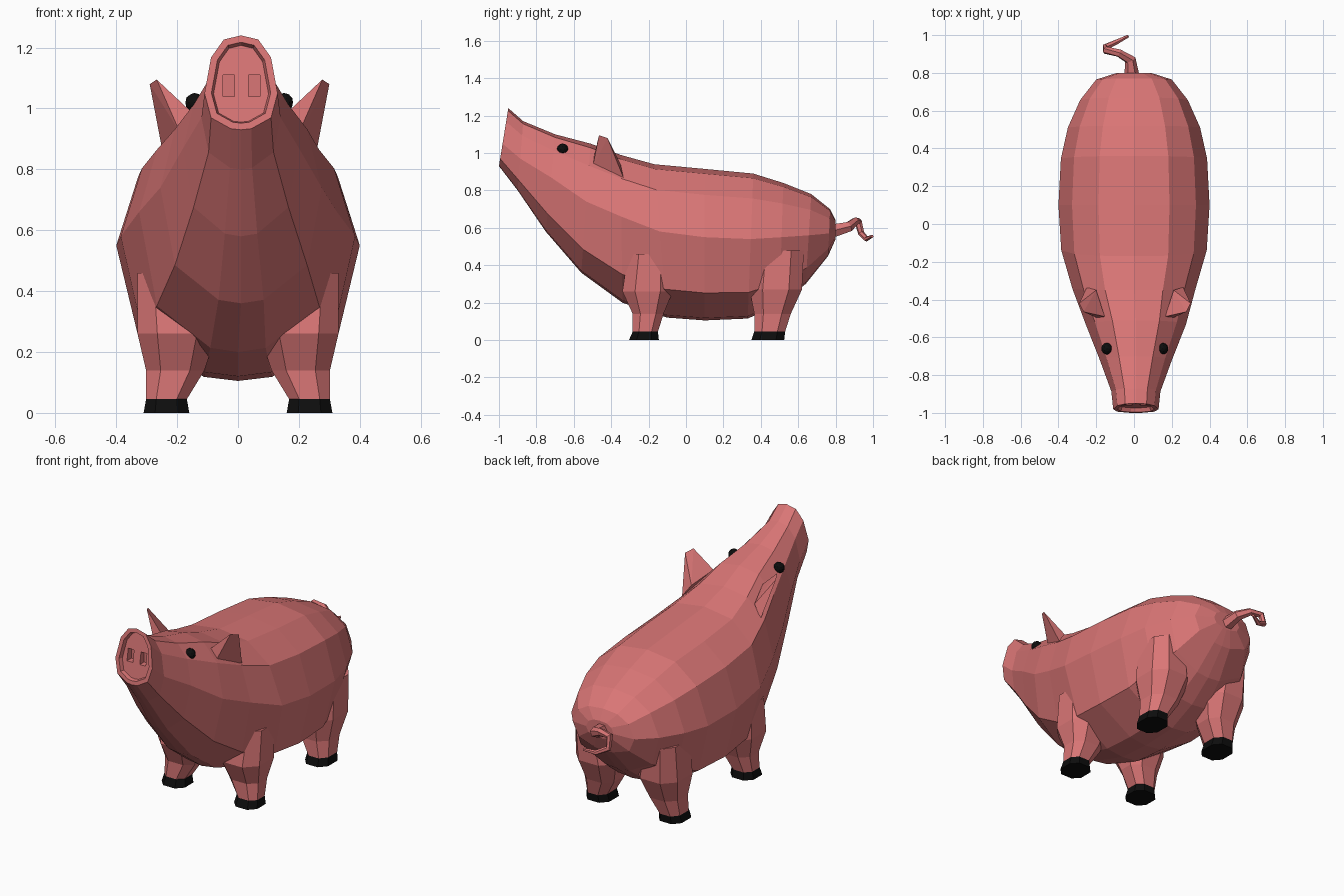
import bpy, bmesh, math
from mathutils import Vector

if "Cube" in bpy.data.objects:
    bpy.data.objects.remove(bpy.data.objects["Cube"], do_unlink=True)


def material(name, rgb):
    m = bpy.data.materials.new(name)
    m.use_nodes = True
    m.diffuse_color = (*rgb, 1)
    bsdf = m.node_tree.nodes["Principled BSDF"]
    bsdf.inputs["Base Color"].default_value = (*rgb, 1)
    bsdf.inputs["Roughness"].default_value = 0.8
    return m


PINK = material("pink skin", (0.70, 0.18, 0.18))
BLACK = material("black", (0.004, 0.004, 0.004))


def add_object(name, bm, mat):
    bmesh.ops.recalc_face_normals(bm, faces=bm.faces)
    mesh = bpy.data.meshes.new(name)
    bm.to_mesh(mesh)
    bm.free()
    mesh.materials.append(mat)
    ob = bpy.data.objects.new(name, mesh)
    bpy.context.collection.objects.link(ob)
    return ob


def loft(bm, rings):
    """Skin a list of closed rings and cap both ends; returns the caps."""
    loops = [[bm.verts.new(p) for p in ring] for ring in rings]
    for a, b in zip(loops, loops[1:]):
        for i in range(len(a)):
            j = (i + 1) % len(a)
            bm.faces.new((a[i], a[j], b[j], b[i]))
    return bm.faces.new(loops[0]), bm.faces.new(loops[-1])


# Body: sections as top (y, z), bottom (y, z), height of widest point, half width
SECTIONS = [
    (-.95, 1.24, -1.0, .93, 1.05, .12), (-.87, 1.17, -.90, .80, .97, .13),
    (-.70, 1.10, -.75, .58, .87, .19), (-.51, 1.05, -.56, .36, .74, .265),
    (-.35, .99, -.34, .20, .66, .325), (-.17, .94, -.10, .12, .58, .385),
    (.10, .915, .10, .105, .55, .40), (.36, .89, .33, .115, .54, .387),
    (.52, .84, .50, .19, .55, .35), (.67, .78, .64, .30, .56, .285),
    (.77, .70, .76, .45, .57, .20), (.80, .64, .80, .54, .585, .09)]
# Half outline: width fraction, height fraction above or below the widest point
OUTLINE = [(0, 1), (.47, .93), (.82, .62), (1, 0), (.82, -.67), (.28, -.97), (0, -1)]
FULL = OUTLINE + [(-x, h) for x, h in OUTLINE[-2:0:-1]]


def body_ring(ty, tz, by, bz, mid, w):
    shift = .01 if ty < -.4 else 0
    ring = []
    for fx, fh in FULL:
        z = mid + fh * ((tz - mid) if fh > 0 else (mid - bz))
        y = by + (ty - by) * (z - bz) / (tz - bz)
        ring.append((fx * w + shift, y, z))
    return ring


bm = bmesh.new()
snout, _ = loft(bm, [body_ring(*s) for s in SECTIONS])
bmesh.ops.recalc_face_normals(bm, faces=bm.faces)
# Snout rim with a sunken disc
bmesh.ops.inset_region(bm, faces=[snout], thickness=.022, use_even_offset=True)
bmesh.ops.inset_region(bm, faces=[snout], thickness=.007, depth=-.022, use_even_offset=True)
body = add_object("body", bm, PINK)

# Nostril pits cut into the disc
for x in (-.03, .053):
    bm = bmesh.new()
    bmesh.ops.create_cube(bm, size=1)
    bmesh.ops.scale(bm, vec=(.038, .09, .07), verts=bm.verts)
    bmesh.ops.translate(bm, vec=(x, -.965, 1.075), verts=bm.verts)
    cutter = add_object("nostril_cutter", bm, PINK)
    cutter.hide_render = True
    mod = body.modifiers.new("nostril", "BOOLEAN")
    mod.operation, mod.solver, mod.object = "DIFFERENCE", "EXACT", cutter
    bpy.context.view_layer.objects.active = body
    bpy.ops.object.modifier_apply(modifier=mod.name)
    bpy.data.objects.remove(cutter, do_unlink=True)


def octagon(side, z, x0, x1, y0, y1):
    """Chamfered rectangle at height z."""
    cx, cy, hx, hy = (x0 + x1) / 2, (y0 + y1) / 2, (x1 - x0) / 2, (y1 - y0) / 2
    c = .5
    pts = [(1, c), (c, 1), (-c, 1), (-1, c), (-1, -c), (-c, -1), (c, -1), (1, -c)]
    return [(side * (cx + a * hx), cy + b * hy, z) for a, b in pts]


# Legs and hooves: rings as z, inner x, outer x, back and front y
LEGS = {
    "front": [(0, .16, .31, -.305, -.145), (.045, .168, .302, -.285, -.15),
              (.14, .11, .302, -.285, -.12), (.26, .07, .33, -.34, -.07),
              (.46, .12, .33, -.31, -.08)],
    "rear": [(0, .16, .31, .35, .525), (.045, .168, .302, .365, .53),
             (.14, .11, .302, .365, .56), (.27, .07, .33, .34, .62),
             (.48, .12, .325, .36, .63)]}
for end, rings in LEGS.items():
    for side, label in ((1, "left"), (-1, "right")):
        made = [octagon(side, *r) for r in rings]
        bm = bmesh.new()
        loft(bm, made[:2])
        add_object(f"{end}_{label}_hoof", bm, BLACK)
        bm = bmesh.new()
        loft(bm, made[1:])
        add_object(f"{end}_{label}_leg", bm, PINK)

# Ears: wedge from a four-sided base to a short tip edge; eyes: small balls
EAR = [(.16, -.49, .99), (.205, -.35, .94), (.255, -.335, .87), (.195, -.50, .92),
       (.272, -.465, 1.095), (.295, -.42, 1.08)]
for side, label in ((1, "left"), (-1, "right")):
    bm = bmesh.new()
    for x, y, z in EAR:
        bm.verts.new((side * x + .005, y, z))
    bmesh.ops.convex_hull(bm, input=bm.verts)
    add_object(f"{label}_ear", bm, PINK)
    bm = bmesh.new()
    bmesh.ops.create_icosphere(bm, subdivisions=2, radius=.031)
    bmesh.ops.translate(bm, vec=(side * .147 + .004, -.66, 1.02), verts=bm.verts)
    add_object(f"{label}_eye", bm, BLACK)

# Curly tail: tapering six-sided tube, as x, y, z, radius
TAIL = [(-.01, .77, .58, .042), (-.02, .87, .605, .03), (-.08, .905, .635, .022),
        (-.15, .92, .635, .02), (-.152, .937, .57, .017), (-.09, .965, .54, .014),
        (-.03, .995, .555, .008)]
path = [Vector(p[:3]) for p in TAIL]
rings, axis = [], Vector((1, 0, 0))
for i, p in enumerate(path):
    t = (path[min(i + 1, len(path) - 1)] - path[max(i - 1, 0)]).normalized()
    axis = (axis - t * axis.dot(t)).normalized()
    other = t.cross(axis)
    r = TAIL[i][3]
    angles = [k * math.tau / 6 for k in range(6)]
    rings.append([p + r * (math.cos(a) * axis + math.sin(a) * other) for a in angles])
bm = bmesh.new()
loft(bm, rings)
add_object("tail", bm, PINK)
